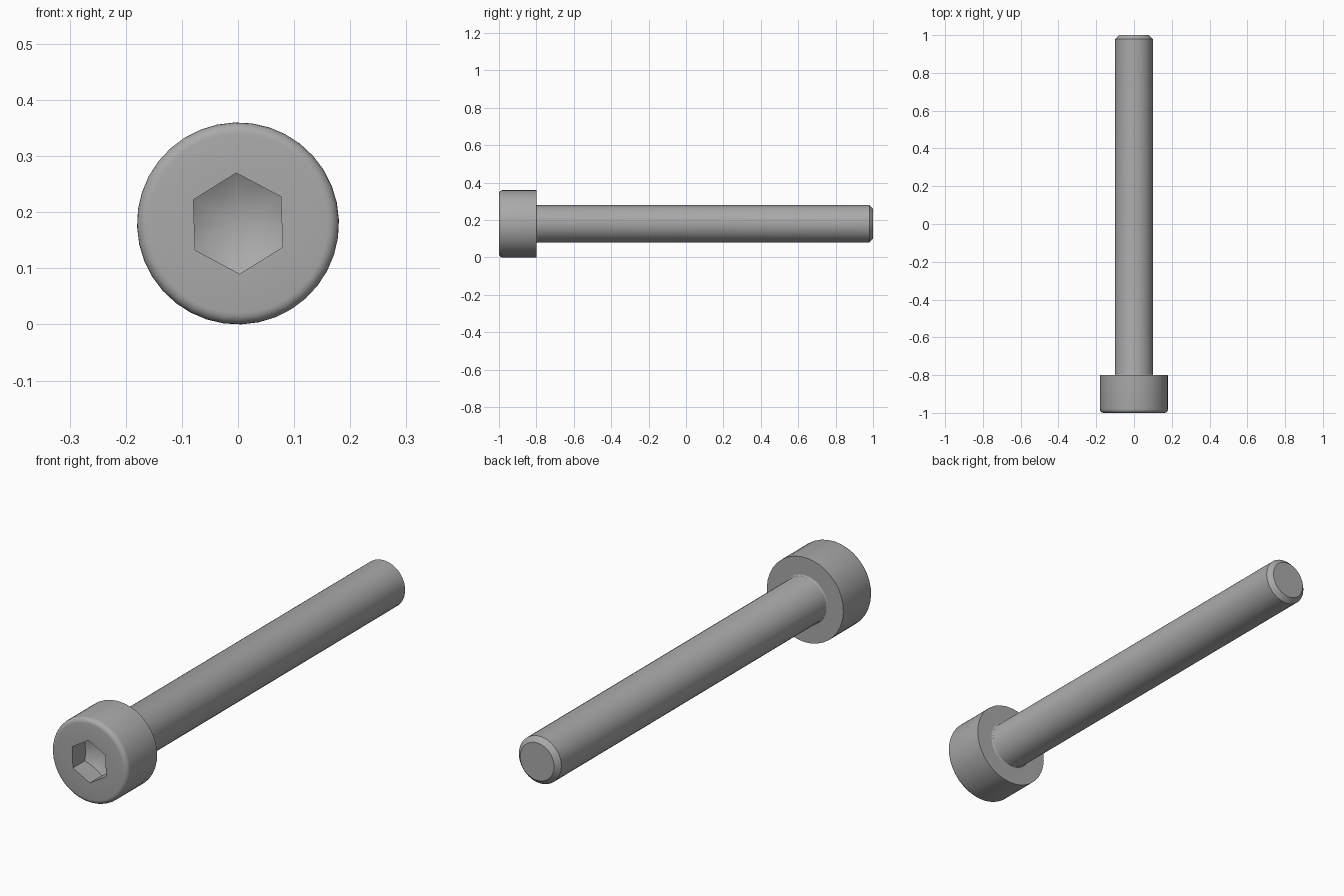
import bpy
import bmesh
import math

SIDES = 36
AXIS_Z = 0.18
HEX_CORNER = 0.09
PHASE = math.radians(92)
CONE_SLOPE = math.tan(math.radians(30))

if "Cube" in bpy.data.objects:
    bpy.data.objects.remove(bpy.data.objects["Cube"], do_unlink=True)

steel = bpy.data.materials.new("grey steel")
steel.use_nodes = True
steel.diffuse_color = (0.4, 0.4, 0.4, 1)
steel.node_tree.nodes["Principled BSDF"].inputs["Base Color"].default_value = (0.4, 0.4, 0.4, 1)


def circle(radius, y):
    return lambda a: (radius, y)


def hexagon(a):
    """Radius of the socket wall at angle a, measured from a corner."""
    offset = a % (math.pi / 3) - math.pi / 6
    return HEX_CORNER * math.cos(math.pi / 6) / math.cos(offset)


def arc(cy, cr, size, start, end, steps):
    """Quarter-round profile points as circles."""
    angles = [math.radians(start + (end - start) * i / steps) for i in range(steps + 1)]
    return [circle(cr + size * math.sin(t), cy + size * math.cos(t)) for t in angles]


def lathe(name, rings, start_y=None, end_y=None):
    """Join rings around the screw axis, closing ends with a fan to a point."""
    bm = bmesh.new()
    loops = []
    for ring in rings:
        loop = []
        for i in range(SIDES):
            a = 2 * math.pi * i / SIDES
            r, y = ring(a)
            loop.append(bm.verts.new((r * math.cos(a + PHASE), y,
                                      AXIS_Z + r * math.sin(a + PHASE))))
        loops.append(loop)
    for a, b in zip(loops, loops[1:]):
        for i in range(SIDES):
            j = (i + 1) % SIDES
            bm.faces.new((a[i], a[j], b[j], b[i]))
    for y, loop in ((start_y, loops[0]), (end_y, loops[-1])):
        if y is not None:
            tip = bm.verts.new((0, y, AXIS_Z))
            for i in range(SIDES):
                bm.faces.new((tip, loop[i], loop[(i + 1) % SIDES]))
    bmesh.ops.recalc_face_normals(bm, faces=bm.faces)
    mesh = bpy.data.meshes.new(name)
    bm.to_mesh(mesh)
    bm.free()
    mesh.materials.append(steel)
    obj = bpy.data.objects.new(name, mesh)
    bpy.context.collection.objects.link(obj)
    bpy.ops.object.select_all(action="DESELECT")
    obj.select_set(True)
    bpy.context.view_layer.objects.active = obj
    bpy.ops.object.shade_smooth_by_angle(angle=math.radians(29))
    return obj


# Head: conical socket floor, hex walls, rounded front rim, flat underside
FLOOR_Y = -0.92


def socket_floor(a):
    r = hexagon(a)
    return r, FLOOR_Y + (HEX_CORNER - r) * CONE_SLOPE


head_rings = [socket_floor, lambda a: (hexagon(a), -1)]
head_rings += arc(-0.98, 0.16, 0.02, 180, 90, 5)
head_rings += [circle(0.18, -0.8), circle(0.106, -0.8), circle(0.09, -0.81)]
lathe("head", head_rings, start_y=FLOOR_Y + HEX_CORNER * CONE_SLOPE, end_y=-0.81)

# Shank: small fillet under the head, chamfered flat tip
shank_rings = arc(-0.794, 0.106, 0.006, 180, 270, 3)
shank_rings += [circle(0.1, 0.98), circle(0.08, 1)]
lathe("shank", shank_rings, start_y=-0.8, end_y=1)
